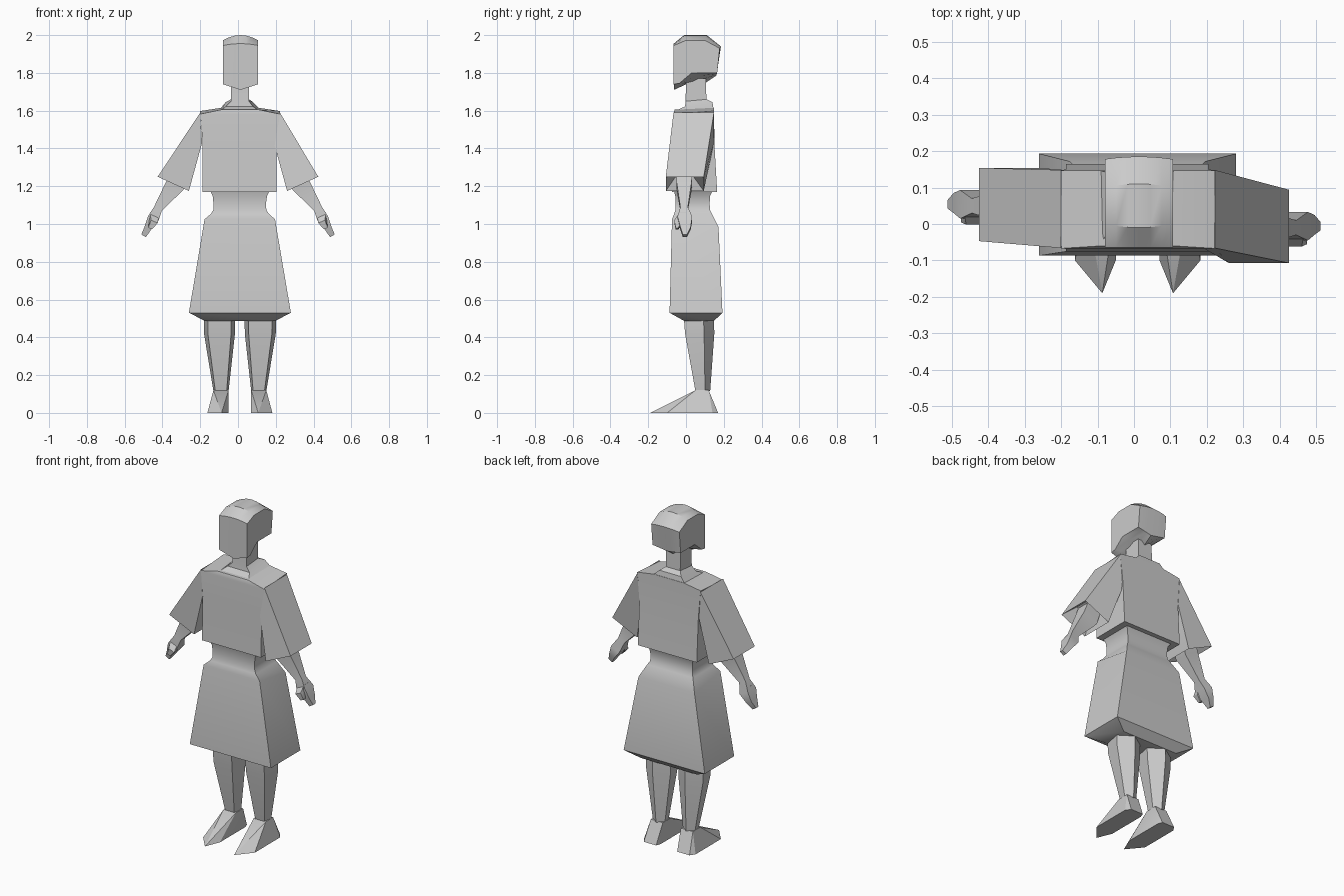
import bpy, bmesh, math

if "Cube" in bpy.data.objects:
    bpy.data.objects.remove(bpy.data.objects["Cube"])


def finish(name, bm):
    bmesh.ops.recalc_face_normals(bm, faces=bm.faces[:])
    me = bpy.data.meshes.new(name)
    bm.to_mesh(me)
    bm.free()
    ob = bpy.data.objects.new(name, me)
    bpy.context.collection.objects.link(ob)
    bpy.ops.object.select_all(action='DESELECT')
    ob.select_set(True)
    bpy.context.view_layer.objects.active = ob
    bpy.ops.object.shade_smooth_by_angle(angle=math.radians(32))
    return ob


def loft(name, rings):
    """Skin a stack of equal-sized point rings and cap both ends."""
    bm = bmesh.new()
    vs = [[bm.verts.new(p) for p in r] for r in rings]
    n = len(rings[0])
    for a, b in zip(vs, vs[1:]):
        for i in range(n):
            j = (i + 1) % n
            bm.faces.new((a[i], a[j], b[j], b[i]))
    bm.faces.new(vs[0])
    bm.faces.new(vs[-1])
    return finish(name, bm)


def hull(name, pts):
    bm = bmesh.new()
    for p in pts:
        bm.verts.new(p)
    bmesh.ops.convex_hull(bm, input=bm.verts[:])
    bmesh.ops.dissolve_limit(bm, angle_limit=0.02, verts=bm.verts[:], edges=bm.edges[:])
    return finish(name, bm)


def rect(x0, x1, y0, y1, zf, zb=None):
    zb = zf if zb is None else zb
    return [(x0, y0, zf), (x1, y0, zf), (x1, y1, zb), (x0, y1, zb)]


# Head: side outline blended into a taller centre outline with a pointed chin
side = [(-.065, 1.945), (0, 1.972), (.10, 1.972), (.178, 1.93),
        (.165, 1.80), (.03, 1.80), (-.035, 1.745), (-.065, 1.74)]
mid = [(-.065, 1.955), (-.01, 2.0), (.11, 2.0), (.185, 1.94),
       (.16, 1.785), (.10, 1.745), (0, 1.74), (-.062, 1.71)]
sections = []
for k in range(7):
    u = abs(k / 3 - 1)
    ring = []
    for i, (a, b) in enumerate(zip(side, mid)):
        w = 1 - u * u if i < 4 else 1 - u
        ring.append((-.08 + .187 * k / 6,
                     a[0] + (b[0] - a[0]) * w, a[1] + (b[1] - a[1]) * w))
    sections.append(ring)
loft("head", sections)

# Neck with flared collar
loft("neck", [rect(-.037, .058, 0, .105, 1.77),
              rect(-.037, .058, -.002, .108, 1.65, 1.66),
              rect(-.065, .08, -.005, .14, 1.622, 1.645),
              rect(-.09, .11, -.055, .145, 1.60, 1.615)])

# Boxy top
loft("torso", [rect(-.09, .11, -.06, .147, 1.605, 1.615),
               rect(-.2, .222, -.067, .147, 1.582, 1.598),
               rect(-.187, .205, -.068, .15, 1.43),
               rect(-.187, .205, -.075, .165, 1.17)])

# Waist and flared skirt
loft("waist_and_skirt", [rect(-.148, .168, -.064, .14, 1.175),
                         rect(-.134, .154, -.057, .128, 1.15),
                         rect(-.13, .148, -.055, .125, 1.11),
                         rect(-.131, .15, -.056, .127, 1.075),
                         rect(-.142, .162, -.062, .137, 1.055),
                         rect(-.177, .196, -.074, .172, 1.025, .985),
                         rect(-.26, .28, -.087, .193, .53),
                         rect(-.175, .197, -.01, .148, .487)])

for s, dy, tag in ((1, 0, "right"), (-1, .06, "left")):
    def slab(xo, zo, xi, zi, y0, y1, d=dy, s=s):
        return [(s * xo, y0 + d, zo), (s * xi, y0 + d, zi),
                (s * xi, y1 + d, zi), (s * xo, y1 + d, zo)]

    # Wide sleeve with recessed cuff
    loft("sleeve_" + tag, [slab(.222 if s > 0 else .2, 1.59, .19, 1.43, -.066, .148, 0),
                           slab(.425, 1.25, .26, 1.175, -.107, .094),
                           slab(.36, 1.30, .27, 1.25, -.055, .04)])
    # Forearm and hand
    loft("forearm_" + tag, [slab(.355, 1.29, .27, 1.25, -.05, .033),
                            slab(.38, 1.225, .29, 1.18, -.05, .03),
                            slab(.445, 1.09, .403, 1.07, -.03, .01),
                            slab(.477, 1.04, .422, 1.015, -.045, .033),
                            slab(.495, .985, .46, .97, -.03, .025),
                            slab(.512, .945, .488, .93, -.017, .005)])
    hull("thumb_" + tag, slab(.465, 1.06, .42, 1.04, -.035, 0)
         + slab(.46, 1.02, .425, 1.005, -.062, -.03)
         + slab(.475, .98, .455, .972, -.055, -.04))

    # Leg: flat front, ridged calf at the back
    cx = .01 + s * .108

    def leg_ring(w, yf, yb, z, c):
        return [(c - w * .75, yf, z), (c + w * .75, yf, z),
                (c + w, yf + (yb - yf) * .65, z), (c, yb, z),
                (c - w, yf + (yb - yf) * .65, z)]
    ax = .01 + s * .10
    loft("leg_" + tag, [leg_ring(.083, -.012, .148, .51, cx),
                        leg_ring(.082, -.005, .15, .42, cx),
                        leg_ring(.04, .05, .128, .115, ax)])
    # Pointed foot
    fo, fi = .01 + s * .172, .01 + s * .06
    hull("foot_" + tag, [(ax + a, b, .12) for a in (-.04, .04) for b in (.05, .12)]
         + [(fo, .14, 0), (fi + s * .01, .17, 0), (fo - s * .02, .17, 0),
            (fi, -.10, 0), (fo, -.10, 0), (fi, .14, 0),
            (.01 + s * .097, -.19, 0)])
